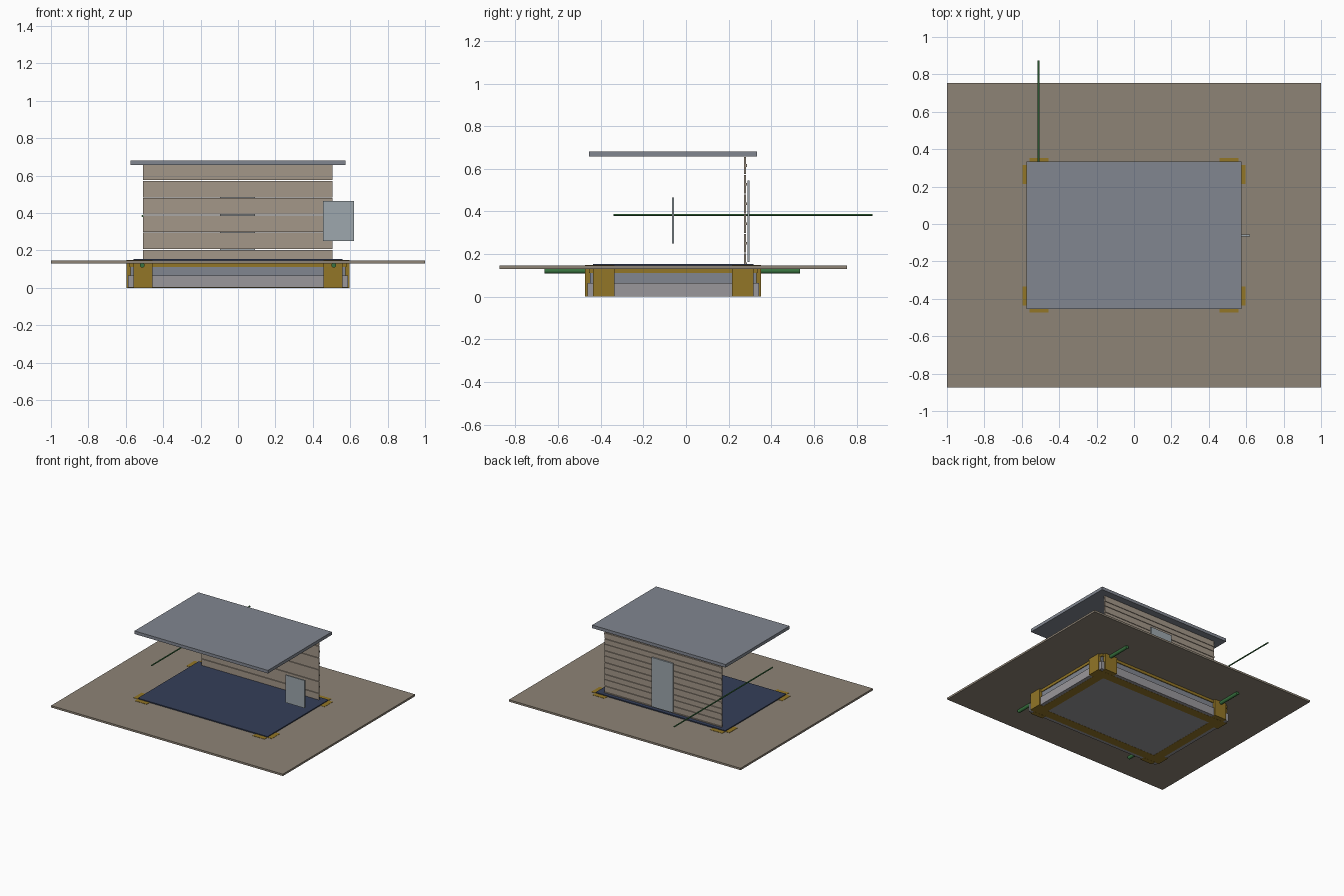
import bpy, bmesh, math
from mathutils import Matrix

if "Cube" in bpy.data.objects:
    bpy.data.objects.remove(bpy.data.objects["Cube"])

CY = -0.06  # the building is centred a little in front of the origin


def mat(name, rgb):
    m = bpy.data.materials.new(name)
    m.diffuse_color = (*rgb, 1)
    m.use_nodes = True
    m.node_tree.nodes["Principled BSDF"].inputs["Base Color"].default_value = m.diffuse_color
    return m


EARTH = mat("earth", (0.27, 0.23, 0.18))
GOLD = mat("gold", (0.29, 0.18, 0.02))
SLATE = mat("slate", (0.22, 0.24, 0.28))
CONCRETE = mat("concrete", (0.32, 0.31, 0.33))
NAVY = mat("navy", (0.035, 0.05, 0.10))
WOOD = mat("wood", (0.37, 0.31, 0.25))
GLASS = mat("glass", (0.34, 0.39, 0.42))
GREEN = mat("green", (0.04, 0.17, 0.05))


def finish(bm, name, material):
    bmesh.ops.recalc_face_normals(bm, faces=bm.faces)
    me = bpy.data.meshes.new(name)
    bm.to_mesh(me)
    bm.free()
    me.materials.append(material)
    ob = bpy.data.objects.new(name, me)
    bpy.context.collection.objects.link(ob)
    return ob


def boxes(name, material, bounds):
    """One object from boxes given as x0, x1, y0, y1, z0, z1."""
    bm = bmesh.new()
    for x0, x1, y0, y1, z0, z1 in bounds:
        m = Matrix.Translation(((x0 + x1) / 2, (y0 + y1) / 2, (z0 + z1) / 2))
        m = m @ Matrix.Diagonal((x1 - x0, y1 - y0, z1 - z0, 1))
        bmesh.ops.create_cube(bm, size=1, matrix=m)
    return finish(bm, name, material)


def slab(name, material, hx, hy, z0, z1):
    return boxes(name, material, [(-hx, hx, CY - hy, CY + hy, z0, z1)])


def pipe(name, x, z, y0, y1, r):
    bm = bmesh.new()
    m = Matrix.Translation((x, (y0 + y1) / 2, z)) @ Matrix.Rotation(math.pi / 2, 4, 'X')
    bmesh.ops.create_cone(bm, cap_ends=True, segments=16, radius1=r, radius2=r,
                          depth=y1 - y0, matrix=m)
    ob = finish(bm, name, GREEN)
    ob.data.shade_smooth()
    ob.data.set_sharp_from_angle(angle=math.radians(40))


# Ground sheet, cut open where the building floor sits
W, D = 0.56, 0.376
Y0, Y1 = -0.875, 0.755
boxes("ground_sheet", EARTH, [(-1, 1, Y0, Y1, 0.131, 0.146)])

# Stepped foundation with a capping beam
slab("foundation_footing", CONCRETE, 0.588, 0.402, 0.001, 0.065)
slab("foundation_wall", SLATE, 0.574, 0.39, 0.065, 0.11)
slab("capping_beam", GOLD, 0.58, 0.396, 0.11, 0.131)

# Paired blocks around each foundation corner
blocks = []
for sx in (-1, 1):
    for sy in (-1, 1):
        for ax, bx, ay, by in ((0.456, W, D, 0.413), (W, 0.597, 0.275, D)):
            xs = sorted((sx * ax, sx * bx))
            ys = sorted((CY + sy * ay, CY + sy * by))
            blocks.append((*xs, *ys, 0, 0.148))
boxes("corner_blocks", GOLD, blocks)

# Gold border strips on the underside
boxes("underside_border", GOLD, [
    (-0.56, 0.56, CY + s * 0.34 - 0.035, CY + s * 0.34 + 0.035, 0, 0.02) for s in (-1, 1)
] + [(s * 0.525 - 0.035, s * 0.525 + 0.035, CY - 0.305, CY + 0.305, 0, 0.02) for s in (-1, 1)])

# Buried pipes and the loose pole
for side, x in (("left", -0.512), ("right", 0.512)):
    pipe("buried_pipe_" + side, x, 0.121, -0.665, 0.535, 0.013)
pipe("pole", -0.51, 0.384, -0.34, 0.875, 0.005)

# Floor and roof
slab("floor", NAVY, W, D, 0.144, 0.154)
slab("roof", SLATE, 0.576, 0.394, 0.657, 0.681)

# Back wall boards with narrow gaps, and a rib along each board
edges = [0.152, 0.205, 0.297, 0.389, 0.481, 0.573, 0.658]
boards = [(-0.508, 0.506, 0.273, 0.281, a + 0.002, b - 0.002)
          for a, b in zip(edges, edges[1:])]
boxes("wall_boards", WOOD, boards)
ribs = [(-0.508, 0.506, 0.281, 0.286, (a + b) / 2 - 0.006, (a + b) / 2 + 0.006)
        for a, b in zip(edges[1:], edges[2:])]
ribs.append((-0.508, 0.506, 0.281, 0.286, 0.153, 0.16))
boxes("wall_ribs", WOOD, ribs)

# Door on the back, window pane at the right
boxes("door", GLASS, [(-0.095, 0.09, 0.288, 0.299, 0.162, 0.546)])
boxes("window_pane", GLASS, [(0.455, 0.62, -0.066, -0.056, 0.25, 0.465)])
